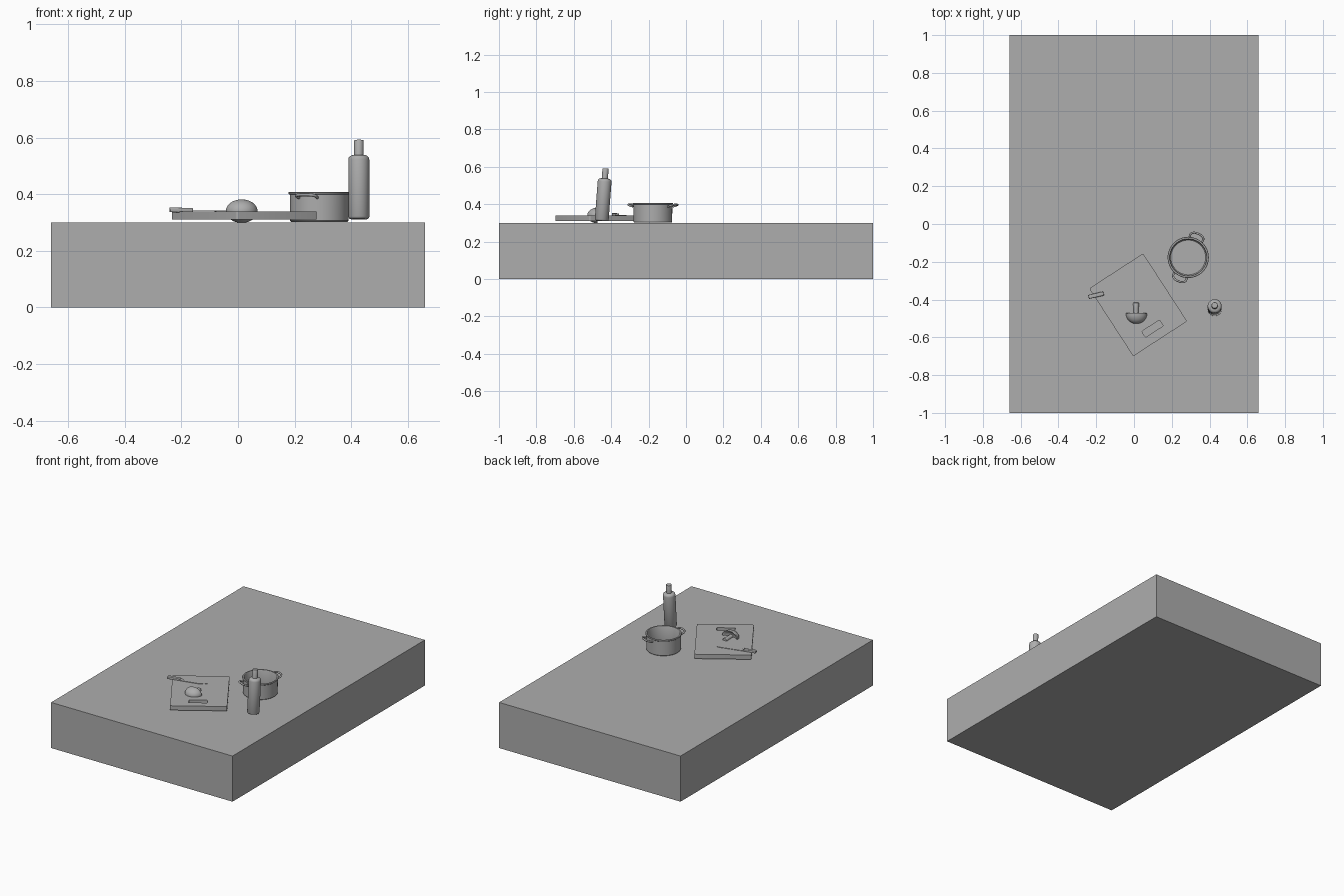
import bpy, bmesh, math
from mathutils import Vector, Matrix

if "Cube" in bpy.data.objects:
    bpy.data.objects.remove(bpy.data.objects["Cube"])

grey = bpy.data.materials.new("plain grey")
grey.diffuse_color = (0.42, 0.42, 0.42, 1)
grey.use_nodes = True
grey.node_tree.nodes["Principled BSDF"].inputs["Base Color"].default_value = grey.diffuse_color


def finish(name, bm, loc=(0, 0, 0), rot=(0, 0, 0), smooth=True):
    bmesh.ops.recalc_face_normals(bm, faces=bm.faces[:])
    me = bpy.data.meshes.new(name)
    bm.to_mesh(me)
    bm.free()
    ob = bpy.data.objects.new(name, me)
    bpy.context.collection.objects.link(ob)
    ob.location, ob.rotation_euler = loc, rot
    me.materials.append(grey)
    if smooth:
        bpy.ops.object.select_all(action='DESELECT')
        ob.select_set(True)
        bpy.context.view_layer.objects.active = ob
        bpy.ops.object.shade_smooth_by_angle(angle=math.radians(35))
    return ob


def box(name, size, loc, rot=(0, 0, 0), bevel=0):
    bm = bmesh.new()
    bmesh.ops.create_cube(bm, size=1, matrix=Matrix.Diagonal((*size, 1)))
    if bevel:
        bmesh.ops.bevel(bm, geom=bm.edges[:], offset=bevel, segments=3,
                        affect='EDGES', profile=0.5)
    return finish(name, bm, loc, rot, bevel > 0)


def lathe(name, profile, loc, rot=(0, 0, 0), steps=48):
    bm = bmesh.new()
    vs = [bm.verts.new((r, 0, z)) for r, z in profile]
    es = [bm.edges.new(p) for p in zip(vs, vs[1:])]
    bmesh.ops.spin(bm, geom=vs + es, axis=(0, 0, 1), cent=(0, 0, 0),
                   steps=steps, angle=math.tau, use_duplicate=False)
    bmesh.ops.remove_doubles(bm, verts=bm.verts[:], dist=1e-5)
    return finish(name, bm, loc, rot)


def rounded_rect(w, h, r, n=4):
    pts = []
    for i, (sx, sy) in enumerate([(1, 1), (-1, 1), (-1, -1), (1, -1)]):
        for k in range(n + 1):
            a = math.pi / 2 * (i + k / n)
            pts.append(Vector((sx * (w / 2 - r) + r * math.cos(a),
                               sy * (h / 2 - r) + r * math.sin(a))))
    return pts


# table slab
box("table", (1.32, 2.0, 0.30), (0, 0, 0.15))

# cutting board with a through slot: matching rounded loops bridged together
bm = bmesh.new()
outer = rounded_rect(0.34, 0.428, 0.008)
slot = [p + Vector((-0.005, -0.147)) for p in rounded_rect(0.112, 0.037, 0.006)]
loops = [[bm.verts.new((p.x, p.y, z)) for p in pts]
         for pts, z in ((outer, 0.31), (outer, 0.339), (slot, 0.339), (slot, 0.31))]
n = len(outer)
for a, b in zip(loops, loops[1:] + loops[:1]):
    for i in range(n):
        j = (i + 1) % n
        bm.faces.new((a[i], a[j], b[j], b[i]))
finish("cutting_board", bm, (0.022, -0.428, 0), (0, 0, math.radians(33)))

# cooking pot
POT = Vector((0.287, -0.177, 0))
lathe("pot", [(0, 0.302), (0.099, 0.302), (0.103, 0.306), (0.104, 0.398),
              (0.108, 0.401), (0.109, 0.405), (0.107, 0.408), (0.099, 0.408),
              (0.096, 0.402), (0.096, 0.316), (0.092, 0.311), (0, 0.311)], POT, steps=64)

# two loop handles on the pot
for k, deg in enumerate((67, 247)):
    cu = bpy.data.curves.new("pot_handle", 'CURVE')
    cu.dimensions = '3D'
    cu.bevel_depth, cu.bevel_resolution = 0.0055, 3
    cu.use_fill_caps = True
    sp = cu.splines.new('BEZIER')
    pts = [(0.101, -0.036, 0.388), (0.124, -0.034, 0.395), (0.136, 0, 0.398),
           (0.124, 0.034, 0.395), (0.101, 0.036, 0.388)]
    sp.bezier_points.add(len(pts) - 1)
    for bp, p in zip(sp.bezier_points, pts):
        bp.co = p
        bp.handle_left_type = bp.handle_right_type = 'AUTO'
    cu.materials.append(grey)
    ob = bpy.data.objects.new("pot_handle_%d" % (k + 1), cu)
    ob.location, ob.rotation_euler = POT, (0, 0, math.radians(deg))
    bpy.context.collection.objects.link(ob)

# leaning bottle and cap
lean = (math.radians(-4.3), 0, 0)
base = (0.427, -0.451, 0.312)
lathe("bottle", [(0, 0), (0.030, 0), (0.034, 0.002), (0.037, 0.007), (0.037, 0.210),
                 (0.0355, 0.218), (0.031, 0.223), (0.024, 0.226), (0.012, 0.227),
                 (0, 0.227)], base, lean)
lathe("bottle_cap", [(0, 0.22), (0.0165, 0.22), (0.0165, 0.278), (0.0155, 0.280),
                     (0, 0.280)], base, lean)

# mushroom lying on its side, cap towards the front
cap = [(0.056 * math.sin(a), 0.053 * math.cos(a))
       for a in [math.pi / 2 * i / 10 for i in range(11)]]
cap += [(0.054, -0.003), (0.048, -0.002), (0.038, 0.006), (0.024, 0.011), (0, 0.012)]
ob = lathe("mushroom_cap", cap, (0.013, -0.475, 0.340), (math.pi / 2, 0, 0))
ob.scale = (1, 0.74, 1)
lathe("mushroom_stem", [(0, 0.014), (0.014, 0.014), (0.013, -0.025), (0.016, -0.052),
                        (0.014, -0.058), (0, -0.059)], (0.011, -0.475, 0.340),
      (math.pi / 2, 0, 0), 24)

# knife handle and thin blade
turn = math.radians(13)
box("knife_handle", (0.082, 0.022, 0.017), (-0.201, -0.377, 0.3435),
    (0, math.radians(2), turn), 0.004)
bm = bmesh.new()
blade = [(0, 0.010), (0.16, 0.012), (0.175, 0.008), (0.16, -0.004),
         (0.125, -0.014), (0.01, -0.017), (0, -0.010)]
f = bm.faces.new([bm.verts.new((x, y, 0)) for x, y in blade])
up = bmesh.ops.extrude_face_region(bm, geom=[f])["geom"]
bmesh.ops.translate(bm, verts=[v for v in up if isinstance(v, bmesh.types.BMVert)],
                    vec=(0, 0, 0.0025))
finish("knife_blade", bm, (-0.168, -0.366, 0.3405), (0, math.radians(0.6), turn), False)
